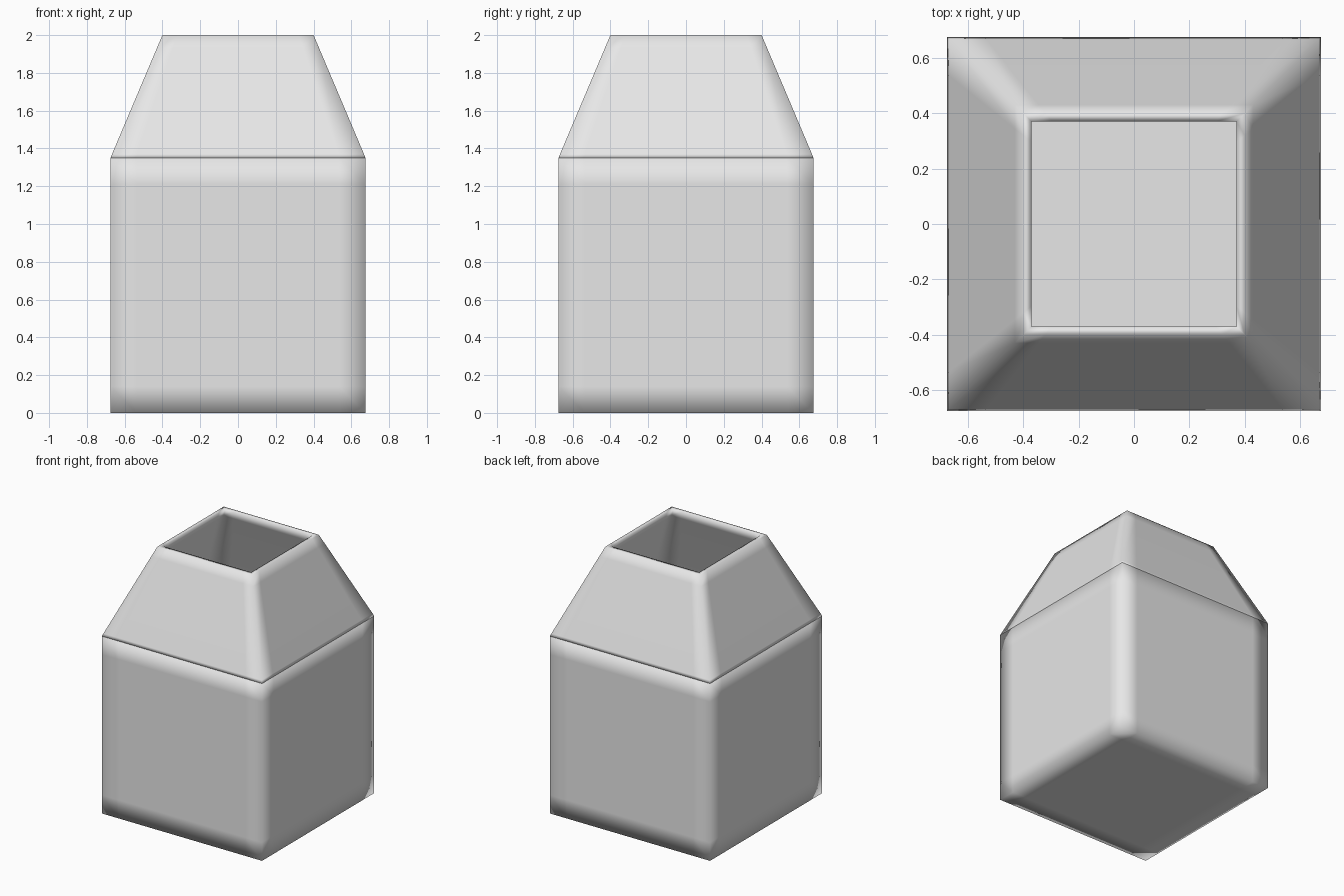
import bpy, bmesh
from mathutils import Vector

if "Cube" in bpy.data.objects:
    bpy.data.objects.remove(bpy.data.objects["Cube"])

grey = bpy.data.materials.new("light_grey")
grey.diffuse_color = (0.8, 0.8, 0.8, 1)
grey.use_nodes = True
grey.node_tree.nodes["Principled BSDF"].inputs["Base Color"].default_value = grey.diffuse_color


def finish(bm, name):
    bmesh.ops.recalc_face_normals(bm, faces=bm.faces)
    for f in bm.faces:
        f.smooth = True
    me = bpy.data.meshes.new(name)
    bm.to_mesh(me)
    bm.free()
    me.materials.append(grey)
    ob = bpy.data.objects.new(name, me)
    bpy.context.collection.objects.link(ob)
    return ob


# Square body: box with support loops near its edges, softly shaded
W, H, IN = 0.675, 1.35, 0.14
bm = bmesh.new()
bmesh.ops.create_cube(bm, size=1)
for v in bm.verts:
    v.co = Vector((v.co.x * 2 * W, v.co.y * 2 * W, (v.co.z + 0.5) * H))
for axis, lo, hi in ((0, -W, W), (1, -W, W), (2, 0, H)):
    n = Vector((0, 0, 0))
    n[axis] = 1
    for d in (lo + IN, hi - IN):
        bmesh.ops.bisect_plane(bm, geom=bm.verts[:] + bm.edges[:] + bm.faces[:],
                               plane_co=n * d, plane_no=n)
finish(bm, "body")

# Hollow tapered neck: square rings along a closed wall profile (half width, height)
profile = [(0.675, 1.35), (0.667, 1.37), (0.43, 1.93), (0.40, 2.0),
           (0.37, 2.0), (0.40, 1.93), (0.637, 1.37), (0.645, 1.35)]
bm = bmesh.new()
rings = []
for half, z in profile:
    ring = []
    for cx, cy in ((1, 0), (0, 1), (-1, 0), (0, -1)):
        for t in (-1, -0.8, 0.8):
            ring.append(bm.verts.new(((cx - cy * t) * half, (cy + cx * t) * half, z)))
    rings.append(ring)
for i, a in enumerate(rings):
    b = rings[(i + 1) % len(rings)]
    for j in range(12):
        k = (j + 1) % 12
        bm.faces.new((a[j], a[k], b[k], b[j]))
finish(bm, "tapered_neck")
